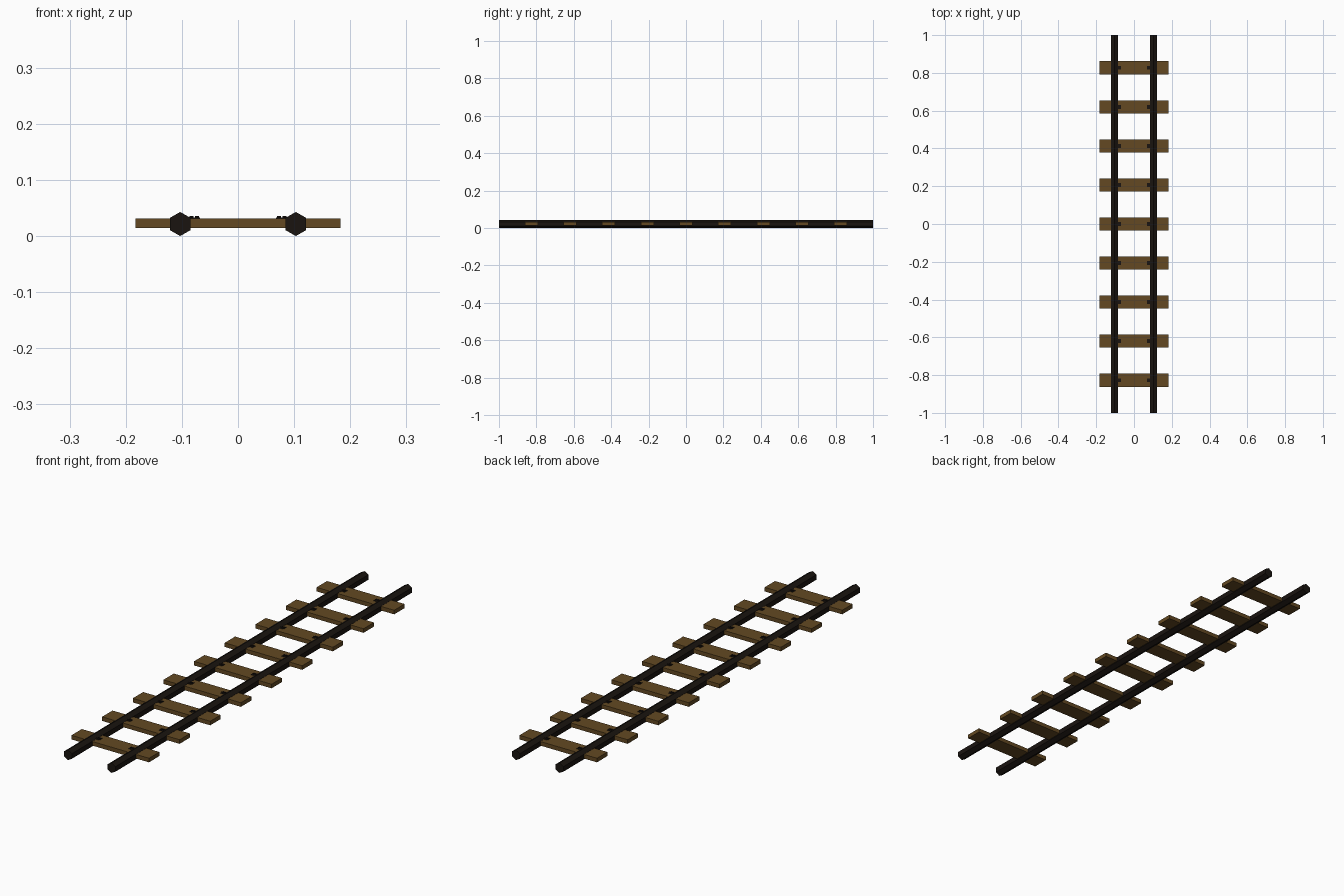
import bpy
from math import pi

if "Cube" in bpy.data.objects:
    bpy.data.objects.remove(bpy.data.objects["Cube"])


def material(name, rgb):
    m = bpy.data.materials.new(name)
    m.diffuse_color = (*rgb, 1)
    m.use_nodes = True
    m.node_tree.nodes["Principled BSDF"].inputs["Base Color"].default_value = m.diffuse_color
    return m


wood = material("wood", (0.125, 0.066, 0.016))
iron = material("iron", (0.010, 0.007, 0.005))


def finish(name, mat):
    o = bpy.context.object
    o.name = name
    o.data.materials.append(mat)
    bpy.ops.object.transform_apply(location=False, rotation=True, scale=True)
    return o


def box(name, loc, size, mat):
    bpy.ops.mesh.primitive_cube_add(size=1, location=loc)
    bpy.context.object.scale = size
    return finish(name, mat)


def prism(name, sides, radius, depth, loc, mat, rot=(0, 0, 0)):
    bpy.ops.mesh.primitive_cylinder_add(vertices=sides, radius=radius, depth=depth,
                                        location=loc, rotation=rot)
    return finish(name, mat)


RAIL_X, RAIL_R, SPACING = 0.103, 0.0215, 0.2067

# Hexagonal rails, one corner pointing up
for side, label in ((-1, "left"), (1, "right")):
    prism(f"{label}_rail", 6, RAIL_R, 2, (side * RAIL_X, 0, RAIL_R), iron, (pi / 2, 0, 0))

for i in range(-4, 5):
    y = i * SPACING
    # Wooden cross tie
    box(f"tie_{i + 5}", (0, y, 0.0228), (0.366, 0.07, 0.0175), wood)
    for side, label in ((-1, "left"), (1, "right")):
        # Fastening plate with two bolt heads on the inner side of each rail
        box(f"{label}_plate_{i + 5}", (side * 0.0785, y, 0.0322), (0.021, 0.02, 0.0025), iron)
        for k, x in enumerate((0.073, 0.083)):
            prism(f"{label}_bolt_{i + 5}_{k + 1}", 6, 0.0042, 0.005,
                  (side * x, y, 0.0335), iron)
